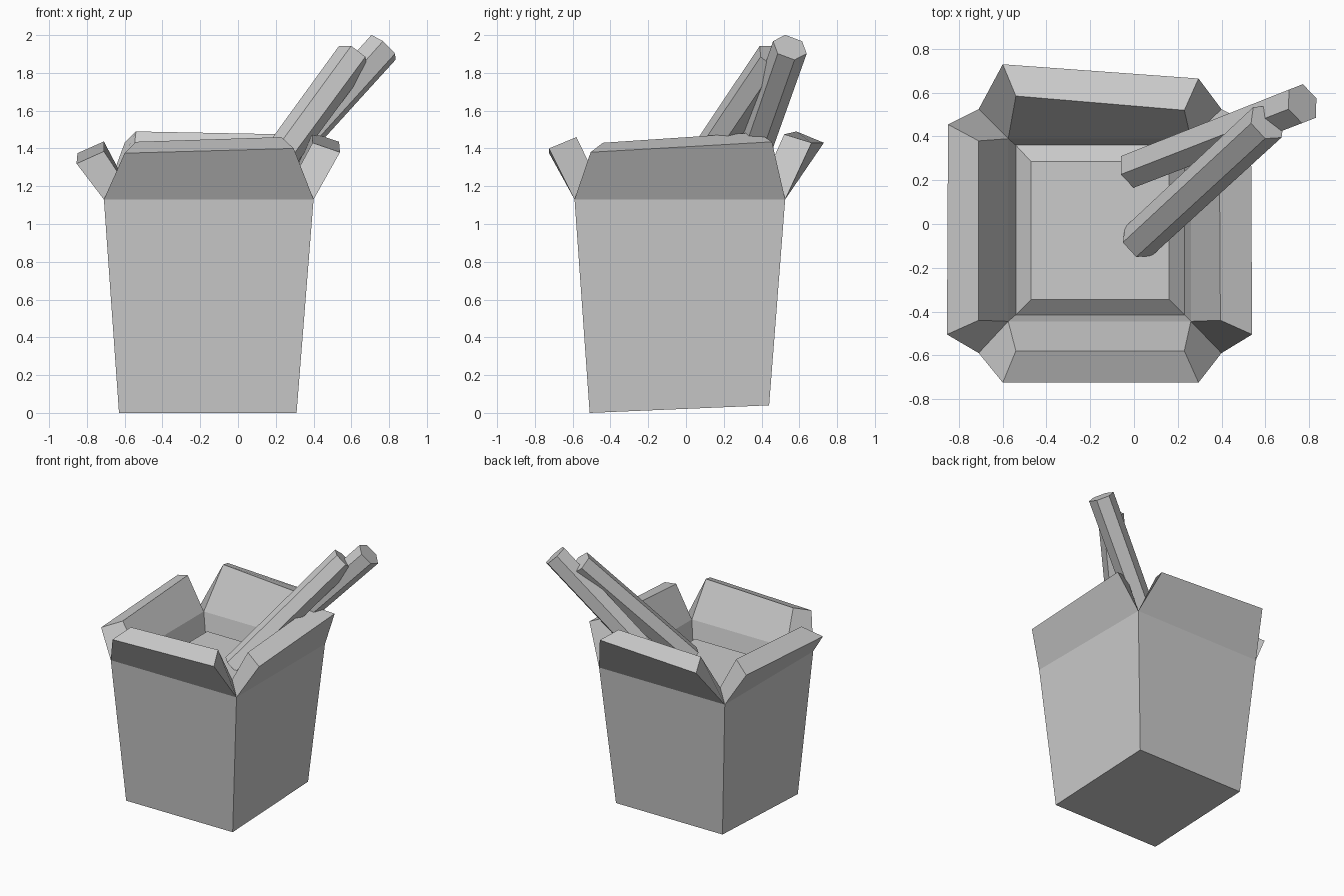
import bpy, bmesh, math
from mathutils import Vector

if "Cube" in bpy.data.objects:
    bpy.data.objects.remove(bpy.data.objects["Cube"])


def make_object(name, bm):
    bmesh.ops.recalc_face_normals(bm, faces=bm.faces)
    mesh = bpy.data.meshes.new(name)
    bm.to_mesh(mesh)
    bm.free()
    ob = bpy.data.objects.new(name, mesh)
    bpy.context.collection.objects.link(ob)
    return ob


def rect_ring(bm, x0, x1, y0, y1, z_front, z_back):
    # Corners in order: front left, front right, back right, back left
    pts = [(x0, y0, z_front), (x1, y0, z_front), (x1, y1, z_back), (x0, y1, z_back)]
    return [bm.verts.new(p) for p in pts]


def bridge(bm, a, b):
    for i in range(4):
        j = (i + 1) % 4
        bm.faces.new((a[i], a[j], b[j], b[i]))


# Carton: tapered body, four thick flared flaps and a short inner wall
bm = bmesh.new()
base = rect_ring(bm, -0.63, 0.31, -0.51, 0.44, 0.0, 0.04)
rim = rect_ring(bm, -0.71, 0.40, -0.59, 0.525, 1.13, 1.13)
inner = rect_ring(bm, -0.575, 0.26, -0.445, 0.39, 1.18, 1.18)
wall = rect_ring(bm, -0.54, 0.23, -0.415, 0.36, 1.03, 1.03)
bm.faces.new(base)
bridge(bm, base, rim)
bridge(bm, inner, wall)

# Each flap: outer tip start/end, inner tip start/end (front, right, back, left)
flaps = [
    ((-0.60, -0.725, 1.375), (0.295, -0.725, 1.40), (-0.54, -0.58, 1.435), (0.23, -0.58, 1.46)),
    ((0.54, -0.505, 1.38), (0.535, 0.455, 1.435), (0.395, -0.44, 1.43), (0.39, 0.38, 1.485)),
    ((0.295, 0.665, 1.43), (-0.60, 0.73, 1.43), (0.23, 0.52, 1.475), (-0.54, 0.585, 1.49)),
    ((-0.85, 0.455, 1.375), (-0.855, -0.505, 1.32), (-0.71, 0.38, 1.437), (-0.71, -0.44, 1.385)),
]
for i, flap in enumerate(flaps):
    j = (i + 1) % 4
    o0, o1, n0, n1 = [bm.verts.new(p) for p in flap]
    bm.faces.new((rim[i], rim[j], o1, o0))
    bm.faces.new((o0, o1, n1, n0))
    bm.faces.new((n0, n1, inner[j], inner[i]))
    bm.faces.new((rim[i], o0, n0, inner[i]))
    bm.faces.new((rim[j], inner[j], n1, o1))
make_object("carton", bm)

# Food filling: low bevelled mound inside the carton
bm = bmesh.new()
low = rect_ring(bm, -0.54, 0.23, -0.415, 0.36, 1.03, 1.03)
top = rect_ring(bm, -0.47, 0.16, -0.345, 0.285, 1.09, 1.09)
bridge(bm, low, top)
bm.faces.new(top)
make_object("food_filling", bm)


# Chopsticks: six-sided rods leaning out over the back right corner
def chopstick(name, start, end, r_start, r_end, turn):
    start, end = Vector(start), Vector(end)
    axis = (end - start).normalized()
    side = axis.cross(Vector((0, 0, 1))).normalized()
    up = side.cross(axis)
    bm = bmesh.new()
    rings = []
    for centre, r in ((start, r_start), (end, r_end)):
        ring = []
        for k in range(6):
            a = math.radians(60 * k + turn)
            ring.append(bm.verts.new(centre + side * r * math.cos(a) + up * r * math.sin(a)))
        rings.append(ring)
    for k in range(6):
        m = (k + 1) % 6
        bm.faces.new((rings[0][k], rings[0][m], rings[1][m], rings[1][k]))
    for ring in rings:
        bm.faces.new(ring)
    return make_object(name, bm)


chopstick("chopstick_front", (0.02, -0.08, 1.08), (0.61, 0.465, 1.885), 0.09, 0.095, 0)
chopstick("chopstick_back", (0.0, 0.25, 1.08), (0.77, 0.55, 1.935), 0.09, 0.095, 30)
